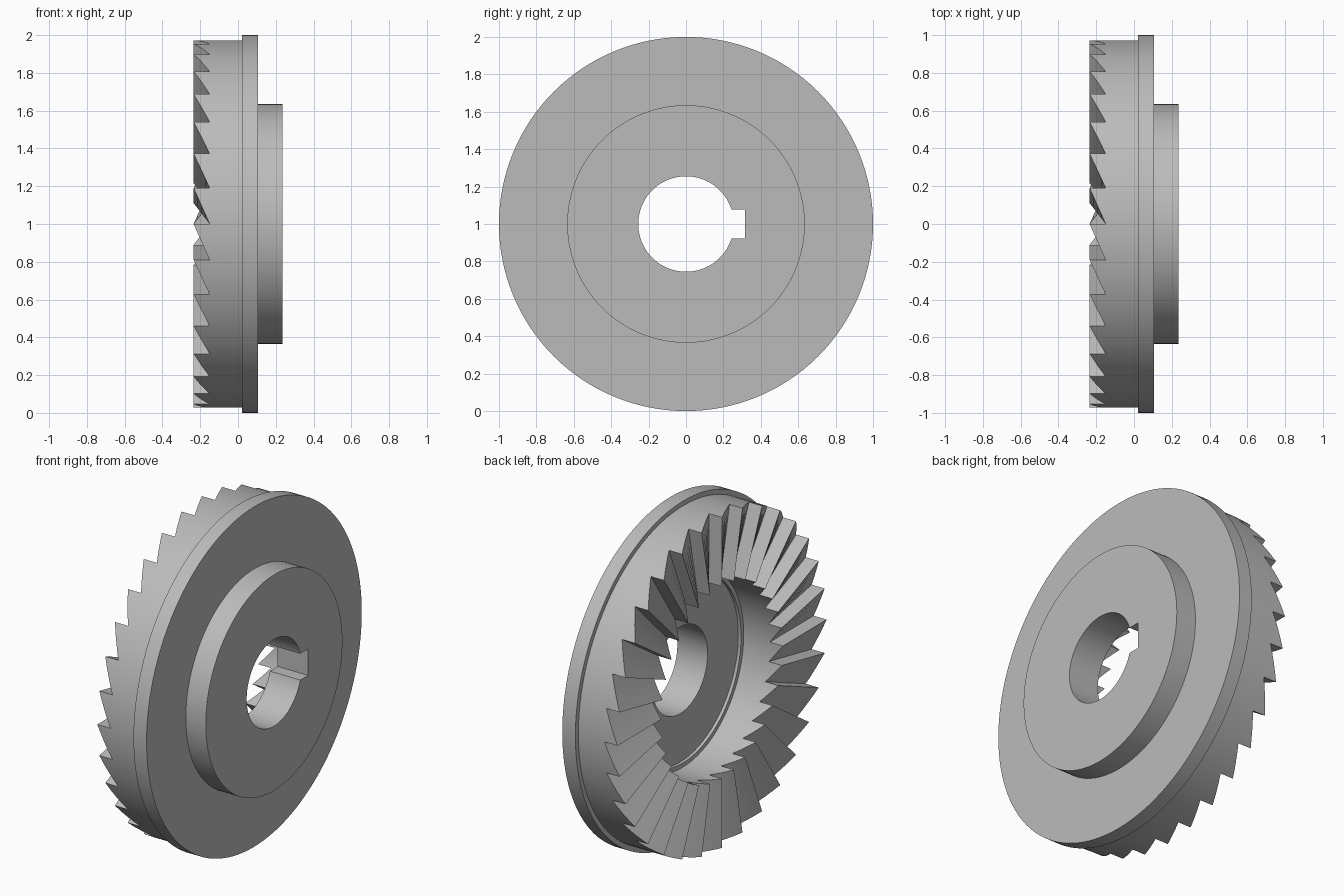
import bpy, bmesh
from math import sin, cos, pi

if "Cube" in bpy.data.objects:
    bpy.data.objects.remove(bpy.data.objects["Cube"])

TEETH, SUB = 32, 4
SEGS = TEETH * SUB
TIP, VALLEY = -0.235, -0.15
R_IN, R_OUT, R_BORE = 0.565, 0.972, 0.255


def at(x, r, i):
    """Point on the disc: axis along x, step i around it."""
    a = 2 * pi * i / SEGS
    return (x, -r * cos(a), 1 + r * sin(a))


def add(bm, points):
    bm.faces.new([bm.verts.new(p) for p in points])


# Turned section: cup wall, stepped floor, bore, hub, flange, body
profile = [(VALLEY, R_IN), (0.02, R_IN), (0.02, 0.54), (0.038, 0.54),
           (0.038, R_BORE), (0.235, R_BORE), (0.235, 0.635), (0.105, 0.635),
           (0.105, 1), (0.02, 1), (0.02, R_OUT), (VALLEY, R_OUT)]

bm = bmesh.new()
for i in range(SEGS):
    for (xa, ra), (xb, rb) in zip(profile, profile[1:]):
        add(bm, [at(xa, ra, i), at(xb, rb, i), at(xb, rb, i + 1), at(xa, ra, i + 1)])

# Sawtooth ring on the end face: each tooth ramps up, then drops along a radial flank
for k in range(TEETH):
    for j in range(SUB):
        i = k * SUB + j
        x0 = VALLEY + (TIP - VALLEY) * j / SUB
        x1 = VALLEY + (TIP - VALLEY) * (j + 1) / SUB
        add(bm, [at(x0, R_IN, i), at(x0, R_OUT, i), at(x1, R_OUT, i + 1), at(x1, R_IN, i + 1)])
        for r in (R_IN, R_OUT):
            side = [at(VALLEY, r, i), at(VALLEY, r, i + 1), at(x1, r, i + 1)]
            if j:
                side.append(at(x0, r, i))
            add(bm, side)
    e = (k + 1) * SUB
    add(bm, [at(TIP, R_IN, e), at(TIP, R_OUT, e), at(VALLEY, R_OUT, e), at(VALLEY, R_IN, e)])

bmesh.ops.remove_doubles(bm, verts=bm.verts, dist=0.0001)
bmesh.ops.recalc_face_normals(bm, faces=bm.faces)
mesh = bpy.data.meshes.new("toothed_coupling_disc")
bm.to_mesh(mesh)
bm.free()
disc = bpy.data.objects.new("toothed_coupling_disc", mesh)
bpy.context.collection.objects.link(disc)

# Plain steel grey
steel = bpy.data.materials.new("steel_grey")
steel.use_nodes = True
grey = (0.5, 0.5, 0.5, 1)
steel.diffuse_color = grey
steel.node_tree.nodes["Principled BSDF"].inputs["Base Color"].default_value = grey
mesh.materials.append(steel)

# Keyway cut through the hub
bpy.ops.mesh.primitive_cube_add(size=1, location=(0.15, 0.2125, 1))
cutter = bpy.context.object
cutter.name = "keyway_cutter"
cutter.scale = (0.3, 0.205, 0.155)
cutter.hide_render = True
cutter.data.materials.append(steel)

bpy.ops.object.select_all(action='DESELECT')
disc.select_set(True)
bpy.context.view_layer.objects.active = disc
cut = disc.modifiers.new("keyway", 'BOOLEAN')
cut.operation = 'DIFFERENCE'
cut.solver = 'EXACT'
cut.object = cutter
bpy.ops.object.modifier_apply(modifier=cut.name)
bpy.data.objects.remove(cutter)
bpy.ops.object.shade_smooth_by_angle(angle=pi / 6)
